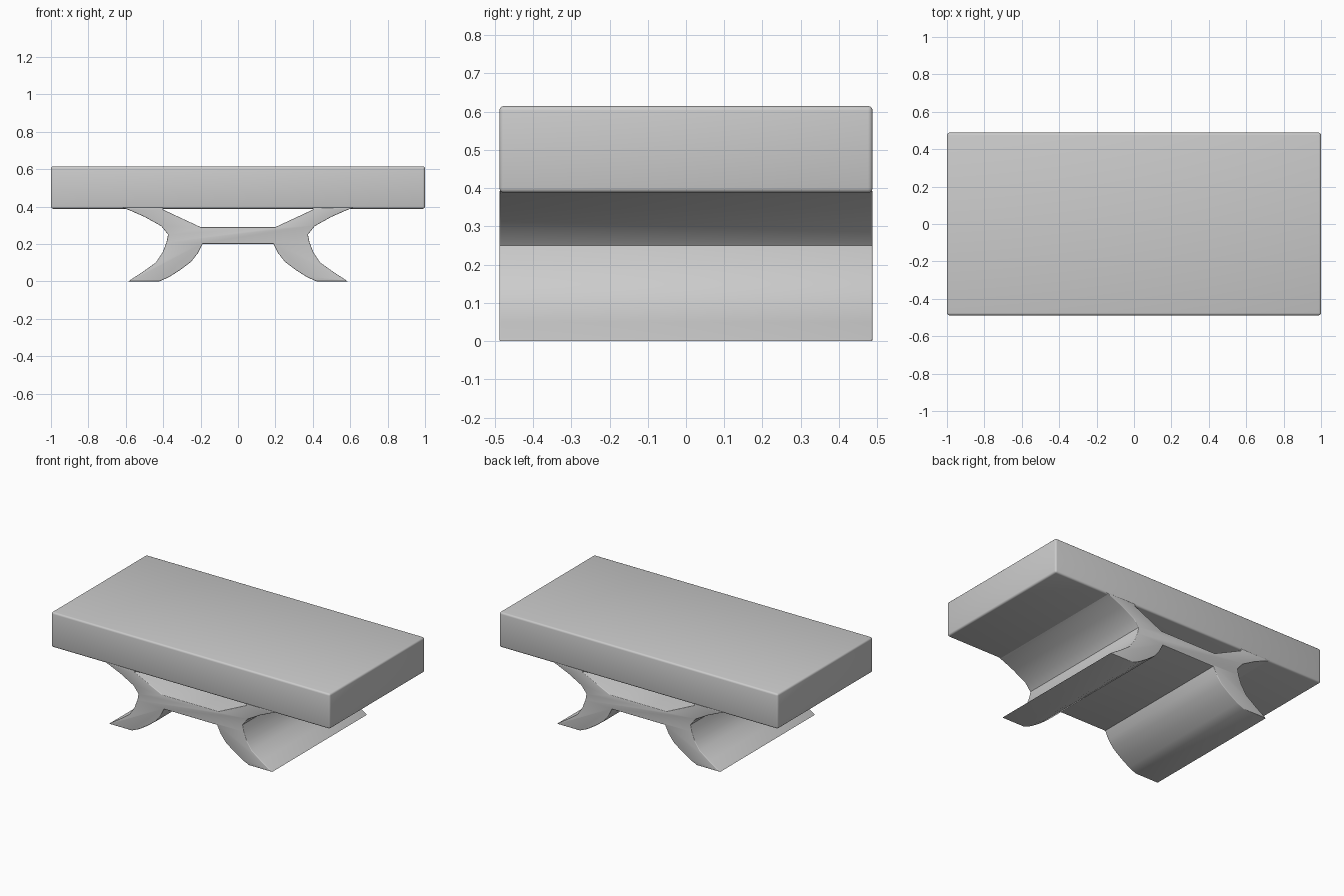
import bpy, bmesh

if "Cube" in bpy.data.objects:
    bpy.data.objects.remove(bpy.data.objects["Cube"])

HALF_DEPTH = 0.488


def extrude_profile(name, points, bevel, all_edges=False):
    """Extrude an (x, z) outline along y and soften its edges."""
    bm = bmesh.new()
    cap = bm.faces.new([bm.verts.new((x, -HALF_DEPTH, z)) for x, z in points])
    result = bmesh.ops.extrude_face_region(bm, geom=[cap], use_keep_orig=True)
    moved = [g for g in result["geom"] if isinstance(g, bmesh.types.BMVert)]
    bmesh.ops.translate(bm, verts=moved, vec=(0, 2 * HALF_DEPTH, 0))
    bmesh.ops.recalc_face_normals(bm, faces=bm.faces)
    edges = [e for e in bm.edges
             if all_edges or abs(e.verts[0].co.y - e.verts[1].co.y) < 1e-5]
    bmesh.ops.bevel(bm, geom=edges, offset=bevel, segments=3, profile=0.5,
                    affect='EDGES', clamp_overlap=True)
    mesh = bpy.data.meshes.new(name)
    bm.to_mesh(mesh)
    bm.free()
    obj = bpy.data.objects.new(name, mesh)
    bpy.context.collection.objects.link(obj)
    bpy.ops.object.select_all(action='DESELECT')
    obj.select_set(True)
    bpy.context.view_layer.objects.active = obj
    bpy.ops.object.shade_smooth_by_angle(angle=0.6)
    return obj


# Thick rectangular table top
extrude_profile("table_top",
                [(-1, 0.388), (1, 0.388), (1, 0.615), (-1, 0.615)],
                0.012, all_edges=True)

# Right half of the base: stretcher underside, curved leg, stretcher top
right_half = [
    (0.19, 0.20), (0.215, 0.15), (0.25, 0.105), (0.31, 0.06),
    (0.37, 0.022), (0.42, 0.0), (0.585, 0.0), (0.575, 0.008),
    (0.51, 0.05), (0.44, 0.10), (0.403, 0.155), (0.382, 0.21),
    (0.374, 0.25), (0.41, 0.295), (0.50, 0.345), (0.58, 0.38),
    (0.62, 0.395), (0.40, 0.395), (0.40, 0.383), (0.20, 0.29),
]
left_half = [(-x, z) for x, z in reversed(right_half)]
extrude_profile("curved_leg_base", right_half + left_half, 0.008)
